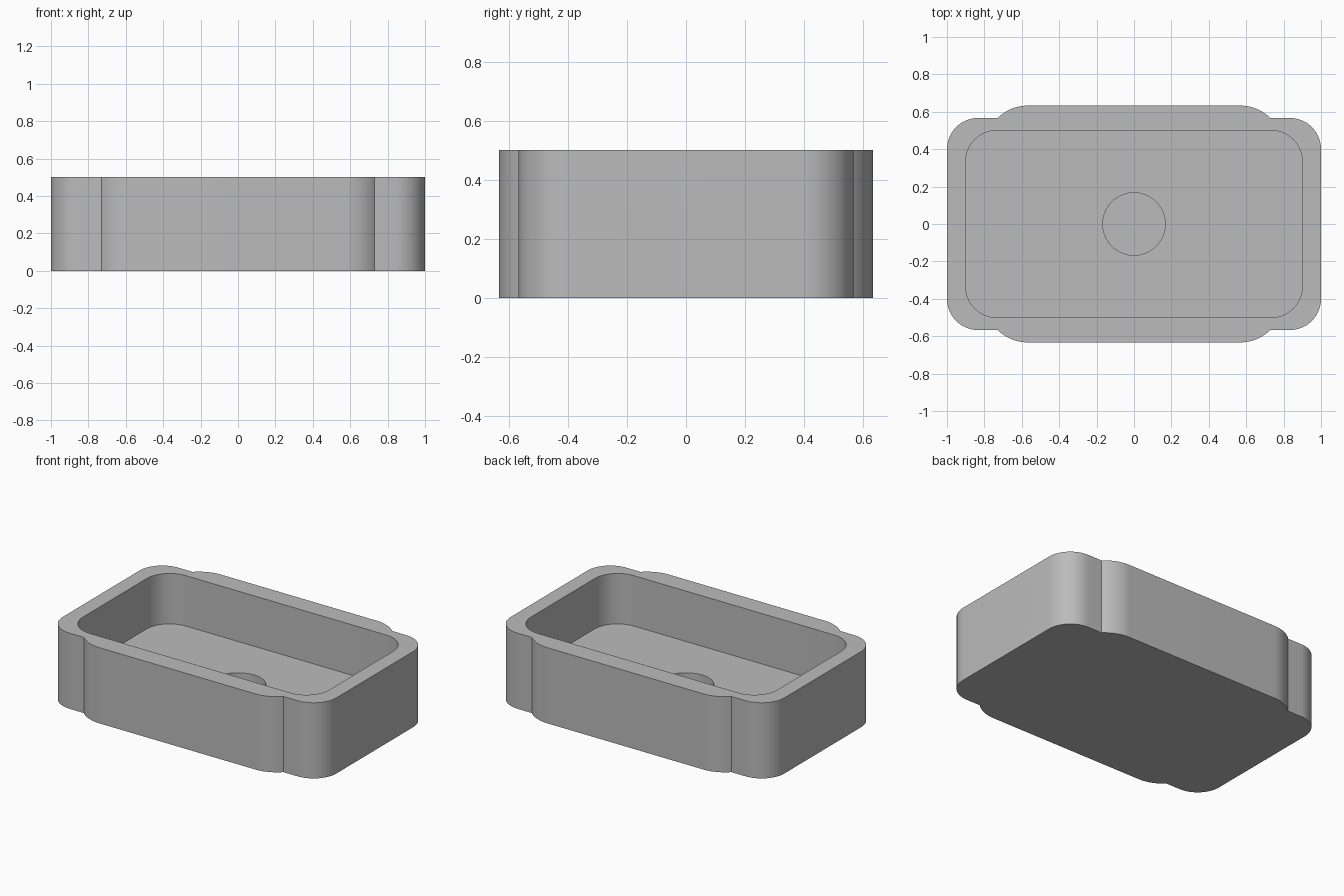
import bpy
import bmesh
from math import asin, cos, pi, sin
from mathutils import Matrix, Vector

cube = bpy.data.objects.get("Cube")
if cube:
    bpy.data.objects.remove(cube, do_unlink=True)

HEIGHT = 0.5
FLOOR = 0.167
RECESS = 0.067

grey = bpy.data.materials.new("plain grey")
grey.use_nodes = True
grey.diffuse_color = (0.5, 0.5, 0.5, 1)
grey.node_tree.nodes["Principled BSDF"].inputs["Base Color"].default_value = (0.5, 0.5, 0.5, 1)


def arc(cx, cy, r, start, end, steps=16):
    angles = [start + (end - start) * i / steps for i in range(steps + 1)]
    return [(cx + r * cos(a), cy + r * sin(a)) for a in angles]


def mirror_quarter(q):
    """Close a counter-clockwise first-quadrant outline over both axes."""
    loop = q + [(-x, y) for x, y in reversed(q)]
    loop += [(-x, -y) for x, y in q] + [(x, -y) for x, y in reversed(q)]
    return loop


def rounded_rect(hx, hy, r):
    return mirror_quarter(arc(hx - r, hy - r, r, 0, pi / 2))


def prism(name, outline, low, high, matrix=None):
    bm = bmesh.new()
    face = bm.faces.new([bm.verts.new((x, y, low)) for x, y in outline])
    top = bmesh.ops.extrude_face_region(bm, geom=[face])
    verts = [v for v in top["geom"] if isinstance(v, bmesh.types.BMVert)]
    bmesh.ops.translate(bm, verts=verts, vec=Vector((0, 0, high - low)))
    bmesh.ops.remove_doubles(bm, verts=bm.verts, dist=0.0001)
    if matrix:
        bm.transform(matrix)
    bmesh.ops.recalc_face_normals(bm, faces=bm.faces)
    mesh = bpy.data.meshes.new(name)
    bm.to_mesh(mesh)
    bm.free()
    mesh.materials.append(grey)
    obj = bpy.data.objects.new(name, mesh)
    bpy.context.collection.objects.link(obj)
    return obj


# Tray body: rounded ends with a wider bulge along each long side
end_corner = arc(0.833, 0.4, 0.167, 0, pi / 2)
bulge = arc(0.567, 0.4, 0.233, asin(0.167 / 0.233), pi / 2)
tray = prism("tray_body", mirror_quarter(end_corner + bulge), 0, HEIGHT)

# Cutters: main pocket, round floor recess, handle slots through both ends
sideways = Matrix.Translation((0, 0, HEIGHT / 2)) @ Matrix.Rotation(pi / 2, 4, "Y")
cutters = [
    prism("pocket_cutter", rounded_rect(0.9, 0.5, 0.167), FLOOR, HEIGHT + 0.2),
    prism("recess_cutter", arc(0, 0, 0.167, 0, 2 * pi, 64), RECESS, FLOOR + 0.1),
    prism("handle_cutter", rounded_rect(0.0585, 0.2, 0.0584), -1.2, 1.2, sideways),
]

bpy.ops.object.select_all(action="DESELECT")
bpy.context.view_layer.objects.active = tray
tray.select_set(True)
for cutter in cutters:
    cutter.hide_render = True
    cut = tray.modifiers.new(cutter.name, "BOOLEAN")
    cut.operation = "DIFFERENCE"
    cut.solver = "EXACT"
    cut.object = cutter
    bpy.ops.object.modifier_apply(modifier=cut.name)
    bpy.data.objects.remove(cutter, do_unlink=True)

bpy.ops.object.shade_smooth_by_angle(angle=pi / 6)
